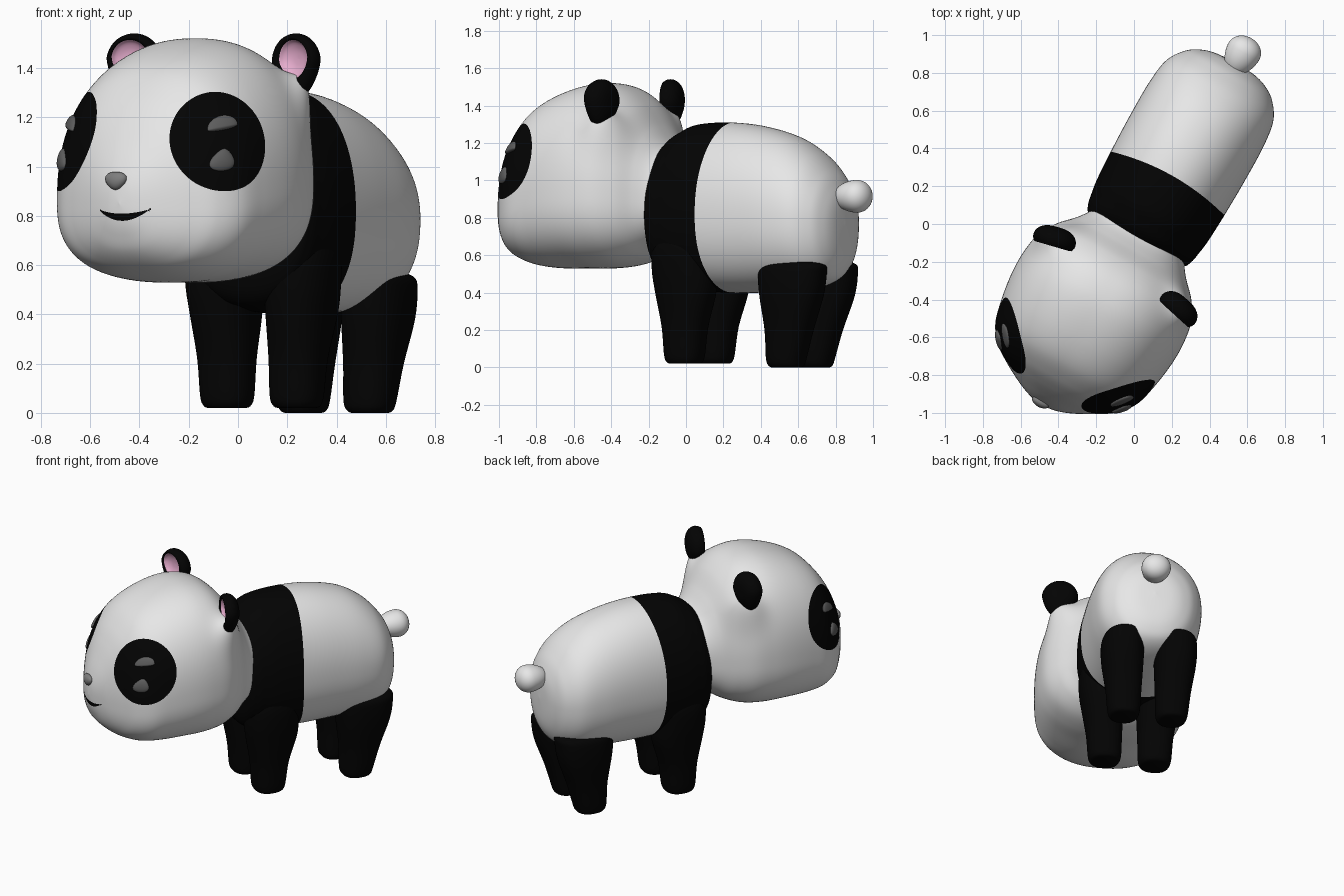
import bpy, bmesh, math
from mathutils import Matrix, Vector
from mathutils.bvhtree import BVHTree

if "Cube" in bpy.data.objects:
    bpy.data.objects.remove(bpy.data.objects["Cube"])

# Animal is modelled facing -y, then the whole thing is turned about z
WORLD = Matrix.Rotation(math.radians(-29.3), 4, 'Z') @ Matrix.Translation((0.05, 0, 0))


def mat(name, rgb):
    m = bpy.data.materials.new(name)
    m.diffuse_color = (*rgb, 1)
    m.use_nodes = True
    m.node_tree.nodes["Principled BSDF"].inputs["Base Color"].default_value = m.diffuse_color
    return m


WHITE = mat("white fur", (0.8, 0.8, 0.8))
BLACK = mat("black fur", (0.001, 0.001, 0.001))
PINK = mat("inner ear pink", (0.8, 0.42, 0.62))
GREY = mat("nose grey", (0.21, 0.21, 0.21))
DARK = mat("eye grey", (0.11, 0.11, 0.11))


def finish(bm, name, mats, rule=None):
    bmesh.ops.recalc_face_normals(bm, faces=bm.faces)
    for f in bm.faces:
        f.smooth = True
        if rule:
            f.material_index = rule(f.calc_center_median())
    bm.transform(WORLD)
    me = bpy.data.meshes.new(name)
    bm.to_mesh(me)
    bm.free()
    for m in mats:
        me.materials.append(m)
    ob = bpy.data.objects.new(name, me)
    bpy.context.collection.objects.link(ob)


def spline(rows, steps):
    """Catmull-Rom interpolation through rows of numbers."""
    out = []
    for i in range(len(rows) - 1):
        p0, p1 = rows[max(i - 1, 0)], rows[i]
        p2, p3 = rows[i + 1], rows[min(i + 2, len(rows) - 1)]
        for k in range(steps):
            u = k / steps
            out.append([0.5 * (2 * b + (c - a) * u + (2 * a - 5 * b + 4 * c - d) * u * u
                               + (3 * b - a - 3 * c + d) * u ** 3)
                        for a, b, c, d in zip(p0, p1, p2, p3)])
    return out + [list(rows[-1])]


def spow(v, n):
    return math.copysign(abs(v) ** (2 / n), v)


def skin(rings):
    """Skin a list of point rings and cap both ends."""
    bm = bmesh.new()
    vs = [[bm.verts.new(p) for p in r] for r in rings]
    n = len(rings[0])
    for a, b in zip(vs, vs[1:]):
        for i in range(n):
            bm.faces.new((a[i], a[(i + 1) % n], b[(i + 1) % n], b[i]))
    bm.faces.new(vs[0])
    bm.faces.new(vs[-1])
    return bm


def trunk(rows, steps, seg, up, down):
    """Loft along y; rows are y, half width, top, bottom, height of widest line."""
    rings = []
    for y, w, top, bot, mid in spline(rows, steps):
        w = max(w, 0.002)
        ring = []
        for i in range(seg):
            a = 2 * math.pi * i / seg
            c, s = math.cos(a), math.sin(a)
            n, h = (up, top - mid) if s > 0 else (down, mid - bot)
            ring.append((w * spow(c, n), y, mid + h * spow(s, n)))
        rings.append(ring)
    return skin(rings)


def cut(bm, field):
    """Cut clean edges where the field changes sign."""
    val = {v: field(v.co) for v in bm.verts}
    new = set()
    for e in list(bm.edges):
        a, b = e.verts
        if (val[a] < 0) != (val[b] < 0):
            fac = val[a] / (val[a] - val[b])
            new.add(bmesh.utils.edge_split(e, a, min(max(fac, .02), .98))[1])
    for f in {f for v in new for f in v.link_faces}:
        ends = [v for v in f.verts if v in new]
        if len(ends) == 2:
            bmesh.utils.face_split(f, ends[0], ends[1])


# Head
head = trunk([
    (0.0, .26, 1.16, .68, .90), (-.06, .29, 1.21, .66, .90), (-.12, .335, 1.29, .625, .91),
    (-.20, .41, 1.41, .58, .92), (-.30, .467, 1.49, .545, .93), (-.42, .488, 1.52, .53, .93),
    (-.55, .487, 1.508, .53, .92), (-.70, .465, 1.46, .53, .90), (-.82, .432, 1.39, .545, .86),
    (-.91, .365, 1.29, .575, .84), (-.97, .278, 1.19, .61, .84), (-1.02, .187, 1.08, .66, .84),
    (-1.05, .12, 1.0, .72, .85), (-1.068, .06, .93, .78, .85), (-1.075, .0, .852, .848, .85)],
    10, 160, 2.35, 2.5)
# Swell the head under each ear
for v in head.verts:
    for s in (-1, 1):
        d = (v.co - Vector((s * .36, -.265, 1.25))).length
        v.co += Vector((s * .035, 0, .085)) * math.exp(-(d / .105) ** 2)
bmesh.ops.recalc_face_normals(head, faces=head.faces)
surface = BVHTree.FromBMesh(head)
patches = [surface.find_nearest(Vector((s * .345, -.85, 1.105)))[0] for s in (-1, 1)]


def eye_patch(p):
    return min((p - c).length for c in patches) - .214


def smile(p):
    q = ((p.x - .01) / .12) ** 2
    return max(p.z - .809 - .019 * q, .78 + .048 * q - p.z) if p.y < -.8 else 1


cut(head, eye_patch)
cut(head, smile)
finish(head, "head", [WHITE, BLACK], lambda p: int(eye_patch(p) < 0 or smile(p) < 0))

# Body with the dark shoulder band
body = trunk([
    (-.09, .15, 1.0, .68, .82), (-.07, .28, 1.16, .52, .82), (-.03, .312, 1.225, .45, .82),
    (.03, .325, 1.265, .43, .82), (.12, .337, 1.30, .41, .82), (.30, .346, 1.31, .40, .82),
    (.50, .35, 1.29, .40, .82), (.70, .347, 1.235, .41, .80), (.84, .325, 1.15, .43, .79),
    (.93, .265, 1.055, .47, .78), (.975, .20, .98, .53, .77), (1.0, .12, .90, .62, .77),
    (1.008, 0, .772, .768, .77)], 8, 96, 2.1, 2.3)


def band(p):
    return p.y - .322 + .4 * p.x * p.x


cut(body, band)
finish(body, "body", [WHITE, BLACK], lambda p: int(band(p) < 0))


# Legs: rows are z, sideways centre, lengthwise centre, sideways radius, lengthwise radius
def leg(name, rows, s):
    rings = []
    for z, cx, cy, rx, ry in spline(rows, 5):
        rings.append([(s * (cx + rx * spow(math.cos(a), 2.4)), cy + ry * spow(math.sin(a), 2.4), z)
                      for a in (2 * math.pi * i / 48 for i in range(48))])
    finish(skin(rings), name, [BLACK])


FRONT = [(.02, .162, .11, .075, .075), (.03, .162, .11, .092, .092), (.07, .162, .11, .105, .105),
         (.22, .166, .115, .113, .122), (.40, .176, .125, .13, .165), (.52, .182, .12, .14, .175),
         (.64, .188, .12, .135, .17), (.75, .17, .125, .12, .14)]
REAR = [(0, .155, .73, .07, .075), (.01, .155, .73, .088, .092), (.05, .155, .73, .102, .105),
        (.2, .16, .75, .113, .13), (.38, .17, .77, .13, .175), (.5, .17, .775, .134, .19),
        (.55, .165, .775, .125, .185), (.575, .155, .77, .09, .12)]
for s, side in ((-1, "left"), (1, "right")):
    leg("front_leg_" + side, FRONT, s)
    leg("rear_leg_" + side, REAR, s)


def blob(name, m, matrix, size, shape):
    """Sphere reshaped in unit space, then scaled and placed."""
    bm = bmesh.new()
    bmesh.ops.create_uvsphere(bm, u_segments=32, v_segments=20, radius=1)
    for v in bm.verts:
        v.co = Vector(a * b for a, b in zip(shape(v.co), size))
    bm.transform(matrix)
    finish(bm, name, [m])


def on_face(x, y, z):
    """Matrix whose -y points out of the head surface."""
    co, n, _, _ = surface.find_nearest(Vector((x, y, z)))
    ay = -n
    ax = ay.cross(Vector((0, 0, 1))).normalized()
    return Matrix.Translation(co) @ Matrix((ax, ay, ax.cross(ay))).transposed().to_4x4()


# Nose, wide above and narrow below
blob("nose", GREY, Matrix.Translation((-.02, -1.066, .942)), (.047, .026, .037),
     lambda p: Vector((p.x * (1 + .3 * p.z), p.y, p.z)))

# Tail, pointed toward the body
blob("tail", WHITE, Matrix.Translation((.01, 1.072, .915)), (.093, .09, .087),
     lambda p: Vector((p.x * (1 + .1 * p.y), p.y * (1.4 if p.y < 0 else 1), p.z * (1 + .1 * p.y))))

# Ear profile: radius, depth; the last points are the pink hollow
EAR = [(0, .055), (.05, .052), (.09, .035), (.113, .005), (.115, -.025), (.105, -.045),
       (.09, -.05), (.078, -.042), (.065, -.026), (.035, -.012), (.001, -.008)]


def ear(s, side):
    rings = []
    for j, (r, d) in enumerate(spline(EAR, 3)):
        r, ring = max(r, .001), []
        k = min(max((r - .078) / .035, 0), 1)
        shift = 1 - k if j > 15 else 0  # hollow sits a little up and outward
        for i in range(40):
            a = 2 * math.pi * i / 40
            x, z = r * math.cos(a), r * math.sin(a)
            if z < 0:  # rim narrows and runs down into the head
                x, z = x * (1 + z * 2.4), z * (1 + .22 * k)
            ring.append((x + s * .012 * shift, d, z + .01 * shift))
        rings.append(ring)
    bm = skin(rings)
    for n, f in enumerate(bm.faces):
        f.material_index = int(n // 40 >= 21 and n != 1200)
    bm.transform(Matrix.Translation((s * .38, -.265, 1.425))
                 @ Matrix.Rotation(math.radians(-13 * s), 4, 'Z')
                 @ Matrix.Rotation(math.radians(-8 * s), 4, 'Y'))
    finish(bm, "ear_" + side, [BLACK, PINK])


for s, side in ((-1, "left"), (1, "right")):
    ear(s, side)
    # Eye made of an upper dome and a lower drop
    blob("eye_upper_" + side, DARK, on_face(s * .355, -.85, 1.16), (.066, .016, .05),
         lambda p: Vector((p.x, p.y, (p.z if p.z > 0 else p.z * .25) + .25 * s * p.x)))
    blob("eye_lower_" + side, DARK, on_face(s * .35, -.86, 1.022), (.05, .018, .046),
         lambda p: Vector((p.x * (1 - .4 * p.z) + .2 * s * p.z, p.y, p.z)))
